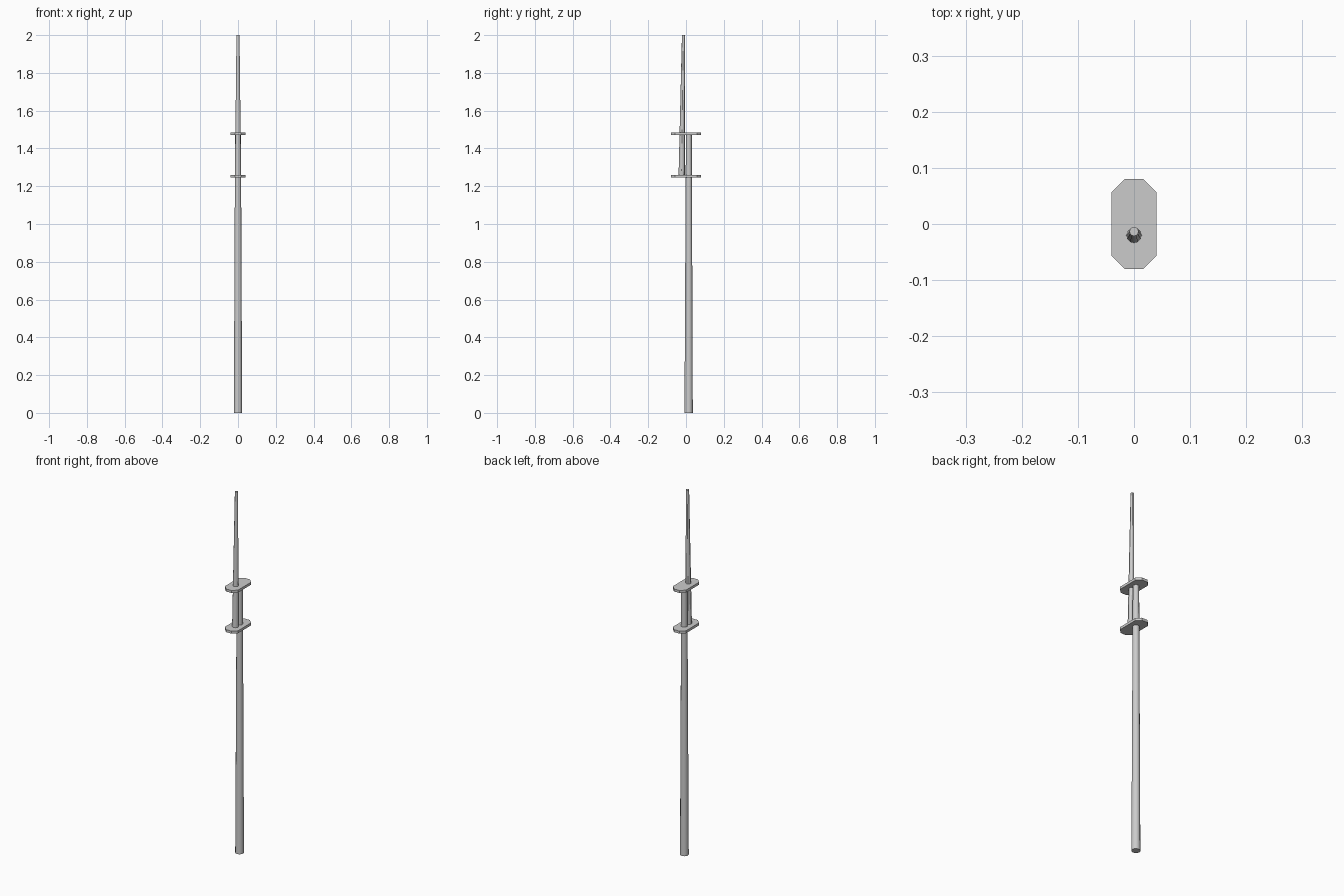
import bpy, bmesh
from mathutils import Vector

if "Cube" in bpy.data.objects:
    bpy.data.objects.remove(bpy.data.objects["Cube"])

SIDES = 12


def make_object(name, bm):
    mesh = bpy.data.meshes.new(name)
    bmesh.ops.recalc_face_normals(bm, faces=bm.faces)
    bm.to_mesh(mesh)
    bm.free()
    obj = bpy.data.objects.new(name, mesh)
    bpy.context.collection.objects.link(obj)
    return obj


def spar(name, base, top, r_base, r_top):
    """Tapered round pole; rings stay level, so a small rake is a shear."""
    bm = bmesh.new()
    height = top[2] - base[2]
    bmesh.ops.create_cone(bm, cap_ends=True, segments=SIDES,
                          radius1=r_base, radius2=r_top, depth=height)
    for v in bm.verts:
        t = v.co.z / height + 0.5
        centre = Vector(base).lerp(Vector(top), t)
        v.co = Vector((v.co.x + centre.x, v.co.y + centre.y, centre.z))
    obj = make_object(name, bm)
    bpy.context.view_layer.objects.active = obj
    obj.select_set(True)
    bpy.ops.object.shade_smooth_by_angle()
    obj.select_set(False)
    return obj


def plate(name, z, thickness=0.014, hx=0.04, hy=0.08, cut=0.023):
    """Flat rectangular cap with chamfered corners."""
    bm = bmesh.new()
    outline = [(hx, hy - cut), (hx - cut, hy), (cut - hx, hy), (-hx, hy - cut),
               (-hx, cut - hy), (cut - hx, -hy), (hx - cut, -hy), (hx, cut - hy)]
    face = bm.faces.new([bm.verts.new((x, y, z - thickness / 2)) for x, y in outline])
    ext = bmesh.ops.extrude_face_region(bm, geom=[face], use_keep_orig=True)
    top = [g for g in ext["geom"] if isinstance(g, bmesh.types.BMVert)]
    bmesh.ops.translate(bm, verts=top, vec=(0, 0, thickness))
    return make_object(name, bm)


# Main pole, and the raked upper pole doubled in front of it
spar("lower_mast", (0, 0.014, 0), (0, 0.015, 1.475), 0.022, 0.0155)
spar("upper_mast", (0, -0.023, 1.252), (0, -0.0135, 2.0), 0.0165, 0.008)

# Plates joining the two poles
plate("lower_cap", 1.253)
plate("upper_cap", 1.477)
